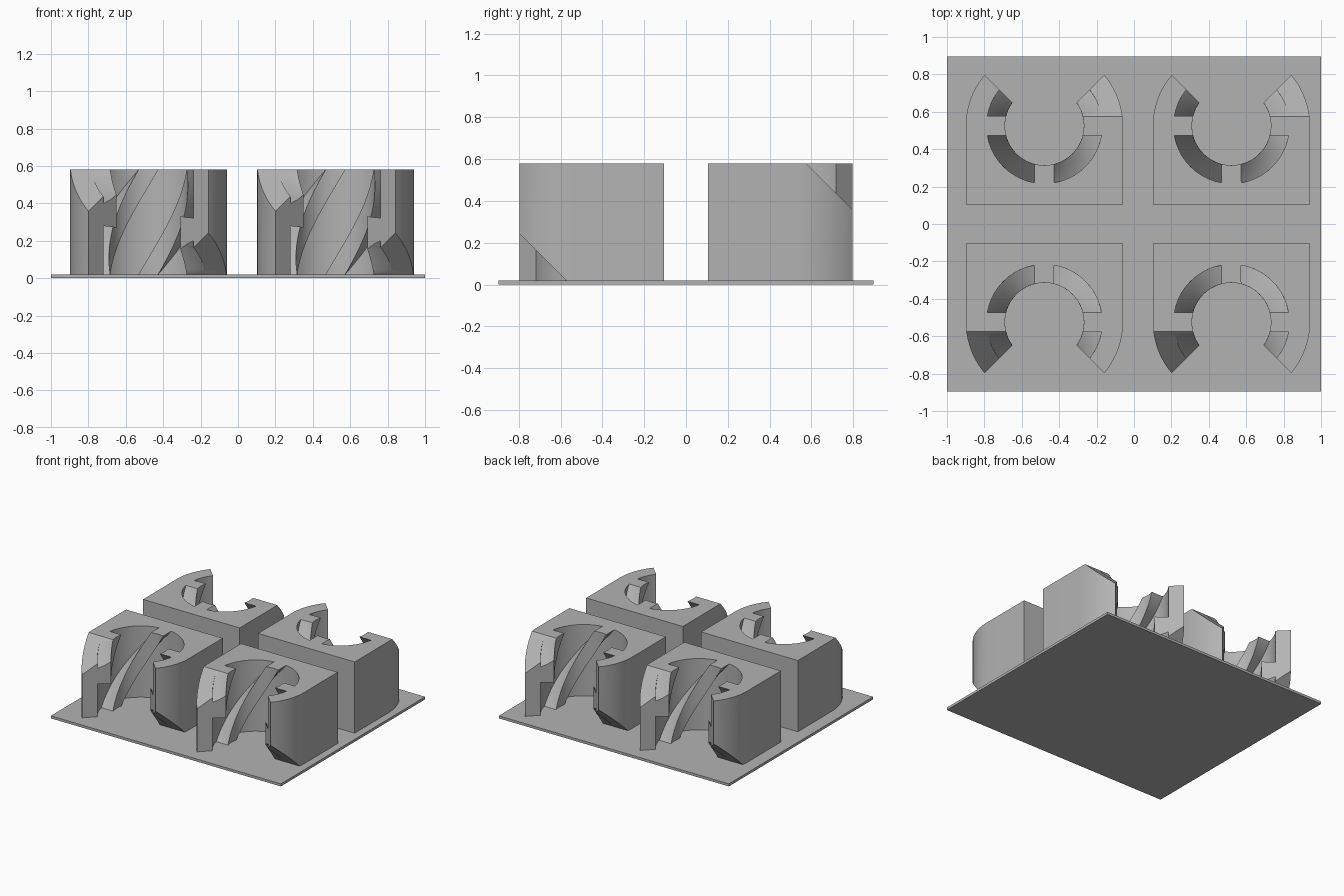
import bpy, bmesh
from math import sin, cos, asin, pi, radians
from mathutils import Matrix, Vector

if "Cube" in bpy.data.objects:
    bpy.data.objects.remove(bpy.data.objects["Cube"])

BASE, TOP = 0.02, 0.58          # block bottom and top
R_OUT, R_GROOVE, R_BORE = 0.42, 0.309, 0.211
RIB = 0.0525                    # half width of a rib

grey = bpy.data.materials.new("plain grey")
grey.use_nodes = True
grey.diffuse_color = (0.45, 0.45, 0.45, 1)
grey.node_tree.nodes["Principled BSDF"].inputs["Base Color"].default_value = grey.diffuse_color


def make(name, bm):
    bmesh.ops.recalc_face_normals(bm, faces=bm.faces)
    mesh = bpy.data.meshes.new(name)
    bm.to_mesh(mesh)
    bm.free()
    mesh.materials.append(grey)
    ob = bpy.data.objects.new(name, mesh)
    bpy.context.collection.objects.link(ob)
    return ob


def prism(name, points, depth):
    """Extrude a closed 3D outline along a vector."""
    bm = bmesh.new()
    face = bm.faces.new([bm.verts.new(p) for p in points])
    ext = bmesh.ops.extrude_face_region(bm, geom=[face], use_keep_orig=True)
    moved = [g for g in ext["geom"] if isinstance(g, bmesh.types.BMVert)]
    bmesh.ops.translate(bm, verts=moved, vec=depth)
    return make(name, bm)


def arc(radius, a0, a1, n):
    return [Vector((radius * cos(a0 + (a1 - a0) * i / n),
                    radius * sin(a0 + (a1 - a0) * i / n), 0)) for i in range(n + 1)]


def twisted_bore():
    """Bore with four helical grooves, a quarter turn over the block height."""
    g, b = asin(RIB / R_GROOVE), asin(RIB / R_BORE)
    outline = []
    for k in range(4):
        a = k * pi / 2
        outline += arc(R_BORE, a - b, a + b, 4) + arc(R_GROOVE, a + g, a + pi / 2 - g, 10)
    bm = bmesh.new()
    steps, z0, z1 = 30, BASE - 0.04, TOP + 0.04
    rings = []
    for i in range(steps + 1):
        z = z0 + (z1 - z0) * i / steps
        turn = Matrix.Rotation(-(z - BASE) / (TOP - BASE) * pi / 2, 3, 'Z')
        rings.append([bm.verts.new(turn @ p + Vector((0, 0, z))) for p in outline])
    n = len(outline)
    for lo, hi in zip(rings, rings[1:]):
        for j in range(n):
            k = (j + 1) % n
            bm.faces.new((lo[j], lo[k], hi[k]))
            bm.faces.new((lo[j], hi[k], hi[j]))
    bm.faces.new(rings[0])
    bm.faces.new(rings[-1])
    return make("bore_cutter", bm)


# Clamp block: square back, round cheeks, V-shaped mouth towards -y
mouth = asin(0.272 / R_OUT)
outline = [Vector((R_OUT, R_OUT, 0)), Vector((-R_OUT, R_OUT, 0))]
outline += arc(R_OUT, pi, pi + mouth, 10)
outline.append(Vector((0, 0.0475, 0)))
outline += arc(R_OUT, -mouth, 0, 10)
block = prism("clamp_block", [p + Vector((0, 0, BASE)) for p in outline],
              Vector((0, 0, TOP - BASE)))

# Bevel cutters: top of one arm, bottom of the other
wedge = [(-0.049, TOP), (-0.5, TOP - 0.45), (-0.5, 0.7), (-0.049, 0.7)]
mid = BASE + TOP
top_bevel = prism("top_bevel_cutter", [(-0.5, y, z) for y, z in wedge], Vector((0.5, 0, 0)))
low_bevel = prism("low_bevel_cutter", [(0.5, y, mid - z) for y, z in wedge], Vector((-0.5, 0, 0)))

bpy.context.view_layer.objects.active = block
for cutter in (twisted_bore(), top_bevel, low_bevel):
    cutter.hide_render = True
    mod = block.modifiers.new("cut", 'BOOLEAN')
    mod.operation, mod.solver, mod.object = 'DIFFERENCE', 'EXACT', cutter
    bpy.ops.object.modifier_apply(modifier=mod.name)
    bpy.data.objects.remove(cutter)

bpy.ops.object.select_all(action='DESELECT')
block.select_set(True)
bpy.ops.object.shade_smooth_by_angle(angle=radians(25))

# Four copies: the front pair opens forward, the back pair is turned round
block.name = "front_right_block"
for x, side in ((-0.479, "right"), (0.521, "left")):
    for y, row, turn in ((-0.525, "front", 0), (0.525, "back", pi)):
        name = f"{row}_{side}_block"
        ob = block
        if name != block.name:
            ob = bpy.data.objects.new(name, block.data)
            bpy.context.collection.objects.link(ob)
        ob.location = (x, y, 0)
        ob.rotation_euler.z = turn

# Base plate
plate = [(-1, -0.896, 0), (1, -0.896, 0), (1, 0.896, 0), (-1, 0.896, 0)]
prism("base_plate", plate, Vector((0, 0, BASE)))
